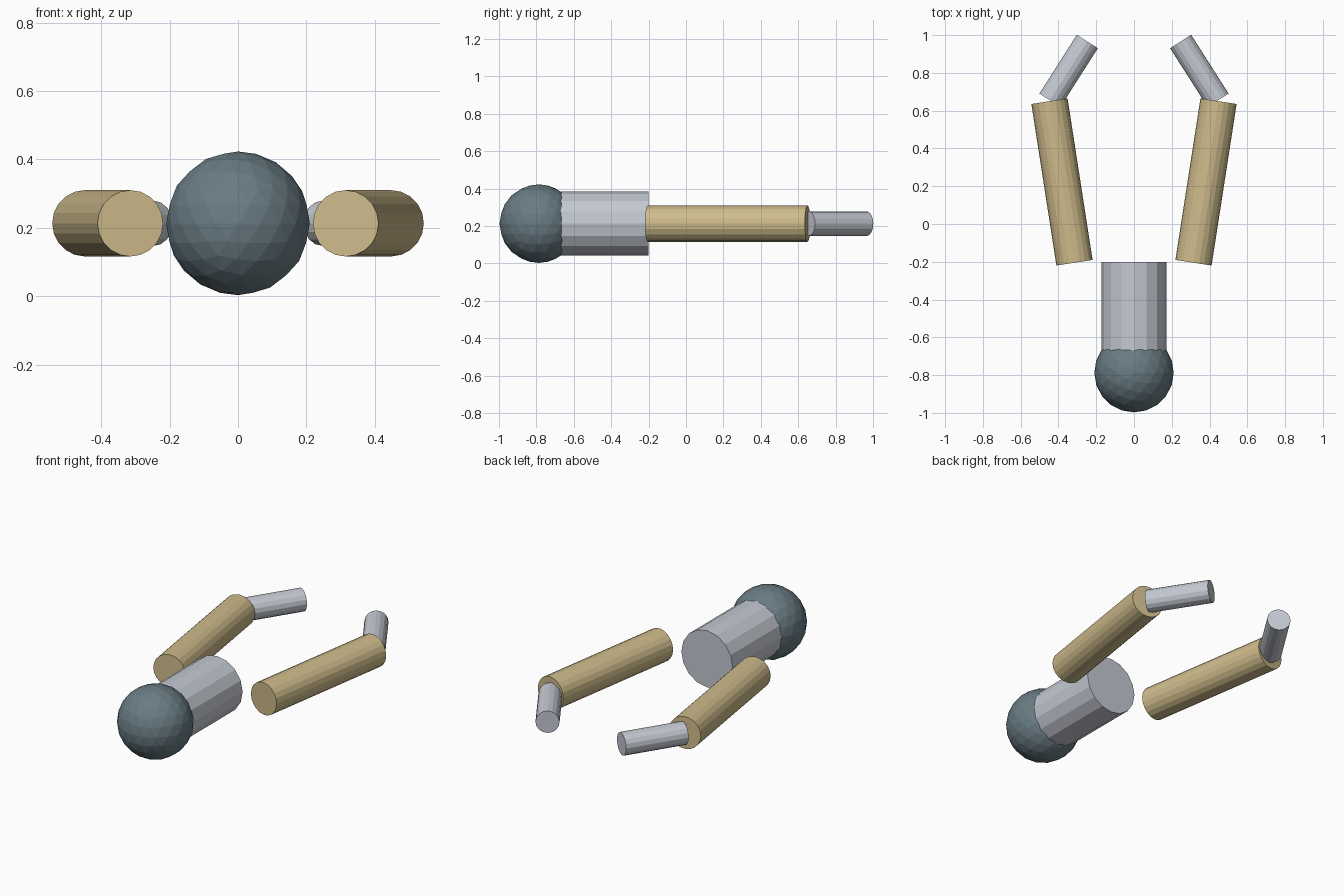
import bpy
from mathutils import Vector

cube = bpy.data.objects.get("Cube")
if cube:
    bpy.data.objects.remove(cube, do_unlink=True)


def material(name, color):
    mat = bpy.data.materials.new(name)
    mat.use_nodes = True
    mat.diffuse_color = (*color, 1)
    mat.node_tree.nodes["Principled BSDF"].inputs["Base Color"].default_value = (*color, 1)
    return mat


SLATE = material("slate blue", (0.14, 0.20, 0.23))
SILVER = material("silver grey", (0.55, 0.58, 0.64))
TAN = material("tan", (0.62, 0.50, 0.26))
AXIS_Z = 0.213


def rod(name, start, end, radius, sides, mat):
    """Flat-sided cylinder lying level between two (x, y) points."""
    a, b = Vector((*start, AXIS_Z)), Vector((*end, AXIS_Z))
    bpy.ops.mesh.primitive_cylinder_add(vertices=sides, radius=radius,
                                        depth=(b - a).length, location=(a + b) / 2)
    obj = bpy.context.object
    obj.name = name
    obj.rotation_euler = (b - a).to_track_quat("Z", "Y").to_euler()
    obj.data.materials.append(mat)


# Round head at the front
bpy.ops.mesh.primitive_ico_sphere_add(subdivisions=3, radius=0.21, location=(0, -0.787, AXIS_Z))
head = bpy.context.object
head.name = "head"
head.data.materials.append(SLATE)

# Body cylinder sunk into the head
rod("body", (0, -0.72), (0, -0.2), 0.171, 16, SILVER)

# Splayed limbs with inward-turned tips
for side, s in (("left", 1), ("right", -1)):
    rod(side + "_limb", (s * 0.315, -0.205), (s * 0.4475, 0.65), 0.097, 20, TAN)
    rod(side + "_tip", (s * 0.445, 0.655), (s * 0.247, 0.966), 0.066, 16, SILVER)
